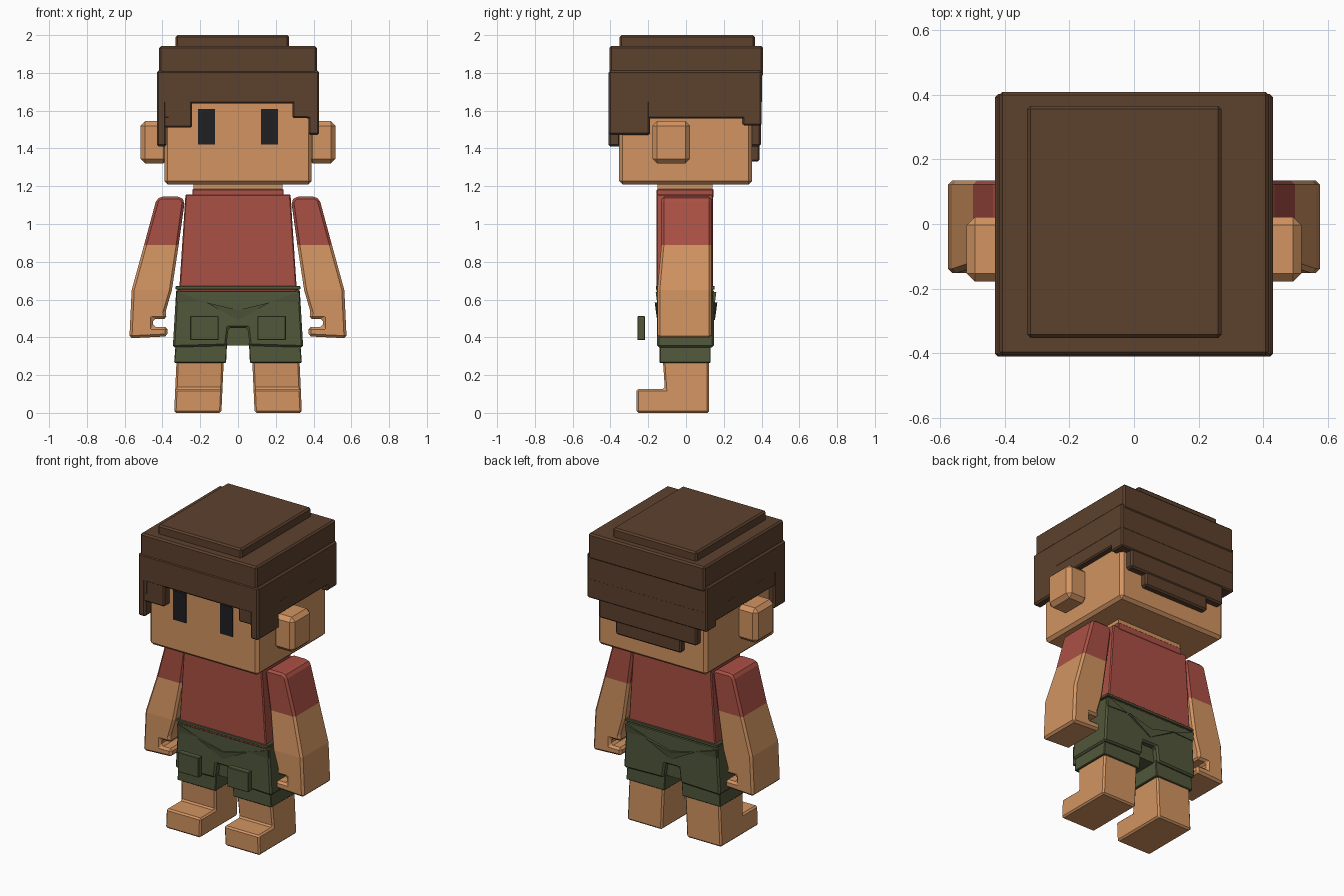
import bpy, bmesh
from mathutils import Vector

if "Cube" in bpy.data.objects:
    bpy.data.objects.remove(bpy.data.objects["Cube"])


def material(name, rgb):
    m = bpy.data.materials.new(name)
    m.diffuse_color = (*rgb, 1)
    m.use_nodes = True
    m.node_tree.nodes["Principled BSDF"].inputs["Base Color"].default_value = m.diffuse_color
    return m


SKIN = material("skin", (0.645, 0.296, 0.120))
RED = material("red_cloth", (0.402, 0.080, 0.058))
OLIVE = material("olive_cloth", (0.082, 0.095, 0.042))
BROWN = material("brown_hair", (0.107, 0.053, 0.027))
BLACK = material("eye_black", (0.014, 0.014, 0.016))


def finish(name, bm, mats, bevel=0.0, mirror=""):
    """Turn a bmesh into an object with optional bevel and mirroring."""
    bmesh.ops.recalc_face_normals(bm, faces=bm.faces)
    me = bpy.data.meshes.new(name)
    bm.to_mesh(me)
    bm.free()
    ob = bpy.data.objects.new(name, me)
    bpy.context.collection.objects.link(ob)
    for m in mats:
        me.materials.append(m)
    if bevel:
        b = ob.modifiers.new("bevel", 'BEVEL')
        b.width, b.segments, b.limit_method = bevel, 1, 'ANGLE'
    if mirror:
        m = ob.modifiers.new("mirror", 'MIRROR')
        m.use_axis = [a in mirror for a in "xyz"]
        m.use_mirror_merge = False
    return ob


def prism_mesh(profile, lo, hi, axis="y"):
    """Extrude an (x,z) profile along y, or a (y,z) profile along x."""
    bm = bmesh.new()
    place = (lambda a, b, d: (a, d, b)) if axis == "y" else (lambda a, b, d: (d, a, b))
    rings = [[bm.verts.new(place(a, b, d)) for a, b in profile] for d in (lo, hi)]
    n = len(profile)
    for r in rings:
        bm.faces.new(r)
    for i in range(n):
        j = (i + 1) % n
        bm.faces.new((rings[0][i], rings[0][j], rings[1][j], rings[1][i]))
    return bm


def box(name, x, y, z, mat, bevel=0.01, mirror="", top_x=None):
    tx = top_x or x
    profile = [(x[0], z[0]), (x[1], z[0]), (tx[1], z[1]), (tx[0], z[1])]
    return finish(name, prism_mesh(profile, *y), [mat], bevel, mirror)


# Head, ears, eyes, neck
box("head", (-.39, .39), (-.355, .35), (1.21, 1.75), SKIN, .018)
box("ears", (.37, .517), (-.178, .022), (1.32, 1.545), SKIN, .025, "x")
box("eyes", (.122, .212), (-.360, -.352), (1.42, 1.61), BLACK, 0, "x")
box("neck", (-.235, .235), (-.15, .14), (1.12, 1.23), SKIN, 0)

# Hair: stacked slabs, fringe, sideburns and nape
box("hair_top", (-.33, .27), (-.352, .365), (1.92, 2.0), BROWN, .01)
box("hair_upper", (-.417, .417), (-.405, .408), (1.78, 1.943), BROWN, .01)
box("hair_band", (-.43, .43), (-.41, .402), (1.637, 1.812), BROWN, .01)
box("hair_sides", (.36, .429), (-.409, .401), (1.558, 1.80), BROWN, .008, "x")
box("hair_back", (-.429, .429), (.30, .401), (1.522, 1.80), BROWN, .008)
box("nape_wide", (-.35, .35), (.30, .396), (1.41, 1.56), BROWN, .01)
box("nape_narrow", (-.235, .235), (.30, .39), (1.33, 1.50), BROWN, .01)
box("fringe_left", (-.428, -.243), (-.408, -.33), (1.51, 1.80), BROWN, .008)
box("fringe_right", (.288, .428), (-.408, -.33), (1.56, 1.80), BROWN, .008)
box("sideburn_left", (-.43, -.378), (-.41, -.29), (1.41, 1.75), BROWN, .01)
box("sideburn_right", (.372, .43), (-.41, -.19), (1.472, 1.75), BROWN, .01)

# Shirt
box("shirt", (-.312, .312), (-.157, .143), (.64, 1.157), RED, .006, "", (-.278, .278))
box("collar", (-.242, .242), (-.155, .145), (1.14, 1.185), RED, .004)

# Arms: one bent profile with a thumb slot, sleeve coloured by height
arm = [(.282, 1.12), (.305, 1.145), (.41, 1.145), (.432, 1.13), (.497, .89),
       (.563, .65), (.575, .395), (.373, .405), (.373, .455), (.45, .455),
       (.45, .498), (.376, .498), (.385, .53), (.35, .65), (.314, .89)]
bm = prism_mesh(arm, -.13, .135)
for h in (.89, .65):
    bmesh.ops.bisect_plane(bm, geom=bm.verts[:] + bm.edges[:] + bm.faces[:],
                           plane_co=Vector((0, 0, h)), plane_no=Vector((0, 0, 1)), dist=1e-4)
for f in bm.faces:
    f.material_index = 1 if f.calc_center_median().z > .89 else 0
for v in bm.verts:
    if v.co.z < .66 and v.co.y < 0:
        v.co.y = -.152
finish("arms", bm, [SKIN, RED], .02, "x")

# Shorts with a notch between the legs, waistband, cuffs and pockets
shorts = [(-.345, .347), (-.062, .355), (-.05, .45), (.05, .45), (.062, .355),
          (.345, .347), (.327, .655), (-.327, .655)]
finish("shorts", prism_mesh(shorts, -.153, .148), [OLIVE], .01)
box("shorts_crotch", (-.07, .07), (-.11, .11), (.357, .47), OLIVE, 0)
box("waistband", (-.33, .33), (-.16, .152), (.653, .672), OLIVE, .003)
box("cuffs", (.063, .338), (-.14, .13), (.265, .37), OLIVE, .004, "x", (.058, .33))
box("pockets", (.102, .253), (-.257, -.217), (.385, .512), OLIVE, .003, "x")


# Cloth folds: shallow wedges on front and back facing downward
def fold(name, pts, mirror):
    bm = prism_mesh(pts, -.153, -.142)
    low = min(p[1] for p in pts)
    for v in bm.verts:
        if v.co.y < -.15:
            v.co.y -= .14 * (v.co.z - low)
    finish(name, bm, [OLIVE], 0, mirror)


fold("centre_fold", [(-.17, .585), (0, .492), (.17, .585), (0, .545)], "y")
fold("side_folds", [(.18, .59), (.325, .64), (.325, .585)], "xy")

# Legs and feet: L-shaped profile, leaning slightly inward
leg = [(-.262, 0), (.122, 0), (.122, .29), (-.123, .29), (-.112, .127), (-.262, .127)]
bm = prism_mesh(leg, .088, .338, "x")
for v in bm.verts:
    v.co.x -= .045 * v.co.z
finish("legs", bm, [SKIN], .01, "x")
